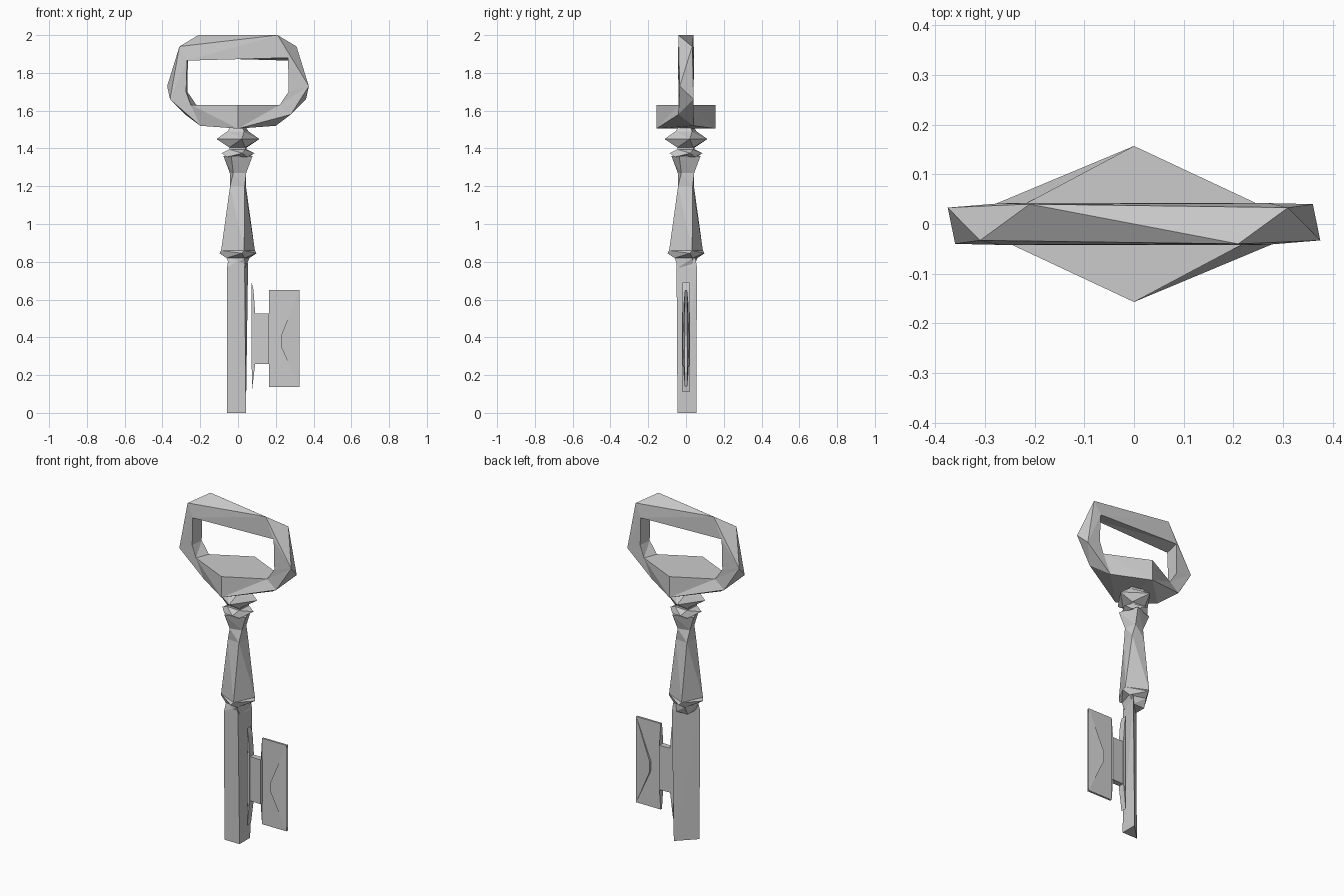
import bpy, bmesh
from math import cos, sin, radians
from mathutils import Vector

if "Cube" in bpy.data.objects:
    bpy.data.objects.remove(bpy.data.objects["Cube"])


def finish(name, bm):
    bmesh.ops.recalc_face_normals(bm, faces=bm.faces)
    mesh = bpy.data.meshes.new(name)
    bm.to_mesh(mesh)
    bm.free()
    ob = bpy.data.objects.new(name, mesh)
    bpy.context.collection.objects.link(ob)
    return ob


def split_quad(bm, q, c, outward):
    # split along the diagonal lying farther from (or nearer to) the centre c
    a = ((q[0].co + q[2].co) / 2 - c).length
    b = ((q[1].co + q[3].co) / 2 - c).length
    if (a > b) != outward:
        q = q[1:] + q[:1]
    bm.faces.new((q[0], q[1], q[2]))
    bm.faces.new((q[0], q[2], q[3]))


def loft(name, rings):
    # skin a stack of equal-count rings and cap both ends
    bm = bmesh.new()
    loops = [[bm.verts.new(p) for p in ring] for ring in rings]
    n = len(loops[0])
    for lo, hi in zip(loops, loops[1:]):
        c = sum((v.co for v in lo + hi), Vector()) / (2 * n)
        for i in range(n):
            j = (i + 1) % n
            split_quad(bm, [lo[i], lo[j], hi[j], hi[i]], c, True)
    bm.faces.new(loops[0])
    bm.faces.new(loops[-1])
    return finish(name, bm)


def ring(z, r, rot, n=4):
    return [(r * cos(radians(rot + 360 * i / n)), r * sin(radians(rot + 360 * i / n)), z)
            for i in range(n)]


def slab(name, pts):
    # outline in x, z with its own half thickness at every point
    bm = bmesh.new()
    f = [bm.verts.new((x, -t, z)) for x, z, t in pts]
    b = [bm.verts.new((x, t, z)) for x, z, t in pts]
    n = len(pts)
    for i in range(n):
        j = (i + 1) % n
        bm.faces.new((f[i], f[j], b[j], b[i]))
    caps = [bm.faces.new(f), bm.faces.new(b)]
    bmesh.ops.triangulate(bm, faces=caps)
    return finish(name, bm)


# Bow: front outline, back is the same outline turned half a turn about z
outer = [(-.31, -.033, 1.94), (.21, -.04, 2.0), (.375, -.033, 1.73), (.28, -.04, 1.58),
         (0, -.157, 1.505), (-.2, -.04, 1.52), (-.36, -.04, 1.66)]
inner = [(-.27, -.042, 1.865), (.265, -.042, 1.88), (.268, -.04, 1.70), (.22, -.04, 1.63),
         (0, -.157, 1.63), (-.25, -.04, 1.63), (-.275, -.04, 1.70)]
partner = [1, 0, 6, 5, 4, 3, 2]
bm = bmesh.new()
fo, fi = ([bm.verts.new(p) for p in lst] for lst in (outer, inner))
bo, bi = ([bm.verts.new((-lst[k][0], -lst[k][1], lst[k][2])) for k in partner]
          for lst in (outer, inner))
centre = Vector((0, 0, 1.75))
for i in range(7):
    j = (i + 1) % 7
    split_quad(bm, [fo[i], fo[j], bo[j], bo[i]], centre, True)
    split_quad(bm, [fi[i], fi[j], bi[j], bi[i]], centre, True)
    split_quad(bm, [fo[i], fo[j], fi[j], fi[i]], centre, True)
    split_quad(bm, [bo[i], bo[j], bi[j], bi[i]], centre, True)
finish("bow", bm)

# Knobbed neck below the bow
loft("neck", [ring(1.51, .05, 30), ring(1.49, .065, 30), ring(1.45, .115, 10),
              ring(1.405, .06, 40), ring(1.395, .06, 40), ring(1.375, .09, 15),
              ring(1.355, .075, 40)])

# Twisted stem flaring to a collar
loft("stem", [ring(.77, .055, 45), ring(.82, .07, 30), ring(.845, .10, 12),
              ring(.86, .095, 20), ring(1.2, .055, 40), ring(1.27, .05, 60),
              ring(1.36, .085, 65)])

# Three-sided shank
loft("shank", [[(-.058, -.045, 0), (.042, -.045, 0), (.042, .055, 0)],
               [(-.058, -.05, .77), (.035, -.05, .77), (.053, .058, .77)],
               [(-.05, -.04, .82), (.03, -.05, .82), (.05, .05, .82)]])

# Bit: thin flange, web and notched ward plate
slab("bit_flange", [(.072, .69, .018), (.082, .65, .02), (.091, .53, .02), (.091, .26, .02),
                    (.073, .11, .018), (.079, .26, .02), (.079, .53, .02)])
slab("bit_web", [(.085, .525, .015), (.165, .525, .018), (.165, .26, .018), (.085, .26, .015)])
slab("bit_wards", [(.163, .65, .006), (.325, .65, .006), (.228, .41, .018), (.228, .35, .018),
                   (.325, .137, .006), (.163, .137, .006), (.163, .26, .018),
                   (.163, .525, .018)])
